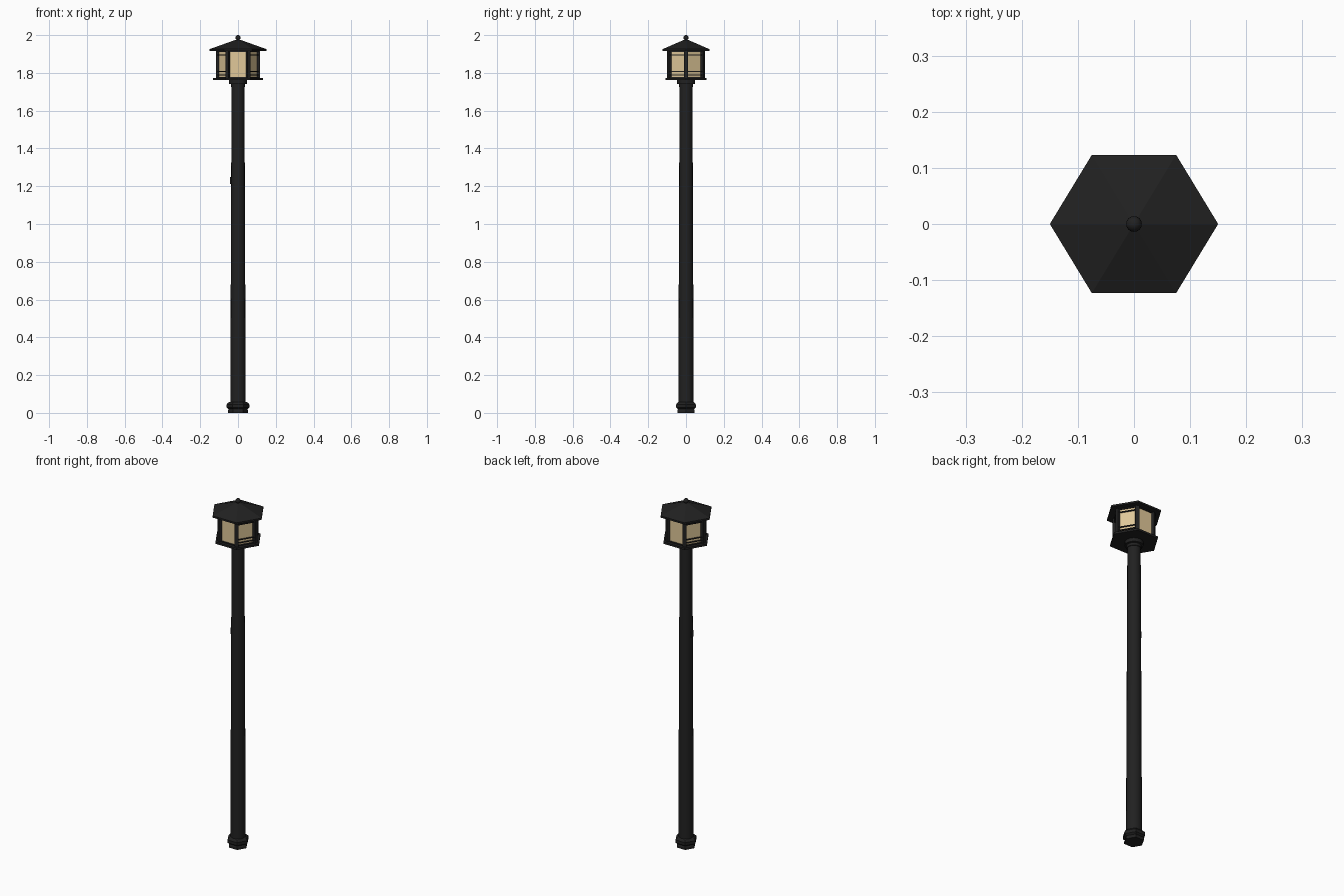
import bpy, bmesh, math
from mathutils import Vector, Matrix

cube = bpy.data.objects.get("Cube")
if cube:
    bpy.data.objects.remove(cube, do_unlink=True)


def material(name, color):
    m = bpy.data.materials.new(name)
    m.diffuse_color = (*color, 1)
    m.use_nodes = True
    m.node_tree.nodes["Principled BSDF"].inputs["Base Color"].default_value = (*color, 1)
    return m


BLACK = material("black metal", (0.015, 0.015, 0.015))
CREAM = material("cream glass", (0.75, 0.58, 0.32))
DEPTH = 0.95  # the hexagons are slightly flattened front to back


def finish(name, bm, mat, smooth=False):
    bmesh.ops.recalc_face_normals(bm, faces=bm.faces)
    mesh = bpy.data.meshes.new(name)
    bm.to_mesh(mesh)
    bm.free()
    mesh.materials.append(mat)
    ob = bpy.data.objects.new(name, mesh)
    bpy.context.collection.objects.link(ob)
    if smooth:
        bpy.ops.object.select_all(action="DESELECT")
        ob.select_set(True)
        bpy.context.view_layer.objects.active = ob
        bpy.ops.object.shade_smooth_by_angle(angle=math.radians(40))
    return ob


def lathe(name, profile, sides, mat, depth=1, smooth=False):
    """Closed solid from (radius, height) pairs, with a corner on +x."""
    bm = bmesh.new()
    rings = []
    for r, z in profile:
        rings.append([bm.verts.new((r * math.cos(math.tau * i / sides),
                                    r * math.sin(math.tau * i / sides) * depth, z))
                      for i in range(sides)])
    for a, b in zip(rings, rings[1:]):
        for i in range(sides):
            j = (i + 1) % sides
            bm.faces.new((a[i], a[j], b[j], b[i]))
    bm.faces.new(rings[0])
    bm.faces.new(rings[-1])
    return finish(name, bm, mat, smooth)


def corner(i, r):
    a = math.tau * i / 6
    return Vector((r * math.cos(a), r * math.sin(a) * DEPTH, 0))


def box(name, center, size, angle, mat):
    bm = bmesh.new()
    bmesh.ops.create_cube(bm, size=1, matrix=Matrix.Translation(center)
                          @ Matrix.Rotation(angle, 4, "Z") @ Matrix.Diagonal((*size, 1)))
    return finish(name, bm, mat)


# Post with its foot, and the collar under the lantern
lathe("base", [(.053, 0), (.053, .012), (.049, .02), (.06, .028), (.06, .045),
               (.05, .056), (.036, .06)], 6, BLACK)
lathe("pole", [(.041, .04), (.034, 1.75)], 16, BLACK, smooth=True)
lathe("collar", [(.038, 1.725), (.038, 1.74), (.048, 1.742), (.048, 1.768)], 16,
      BLACK, smooth=True)
box("pole_fitting", Vector((-.036, 0, 1.23)), (.012, .02, .035), 0, BLACK)

# Lantern floor, glass and roof
lathe("lantern_floor", [(.133, 1.762), (.133, 1.773)], 6, BLACK, DEPTH)
lathe("lantern_glass", [(.106, 1.77), (.106, 1.92)], 6, CREAM, DEPTH)
lathe("lantern_roof", [(.15, 1.916), (.15, 1.926), (.012, 1.975)], 6, BLACK, DEPTH)

# Finial
bm = bmesh.new()
bmesh.ops.create_uvsphere(bm, u_segments=16, v_segments=10, radius=.014,
                          matrix=Matrix.Translation((0, 0, 1.986)))
finish("finial", bm, BLACK, True)

# Lantern frame: corner posts, rails, and cross bars on the four side panels
for i in range(6):
    p, q = corner(i, .108), corner(i + 1, .108)
    edge = q - p
    turn = math.atan2(edge.y, edge.x)
    box("corner_post", p + Vector((0, 0, 1.845)), (.016, .02, .15),
        math.tau * i / 6, BLACK)
    heights = [1.776, 1.913]
    if i not in (1, 4):
        heights += [1.79, 1.808, 1.895]
    for z in heights:
        box("panel_bar", (p + q) / 2 + Vector((0, 0, z)),
            (edge.length, .01, .005), turn, BLACK)
